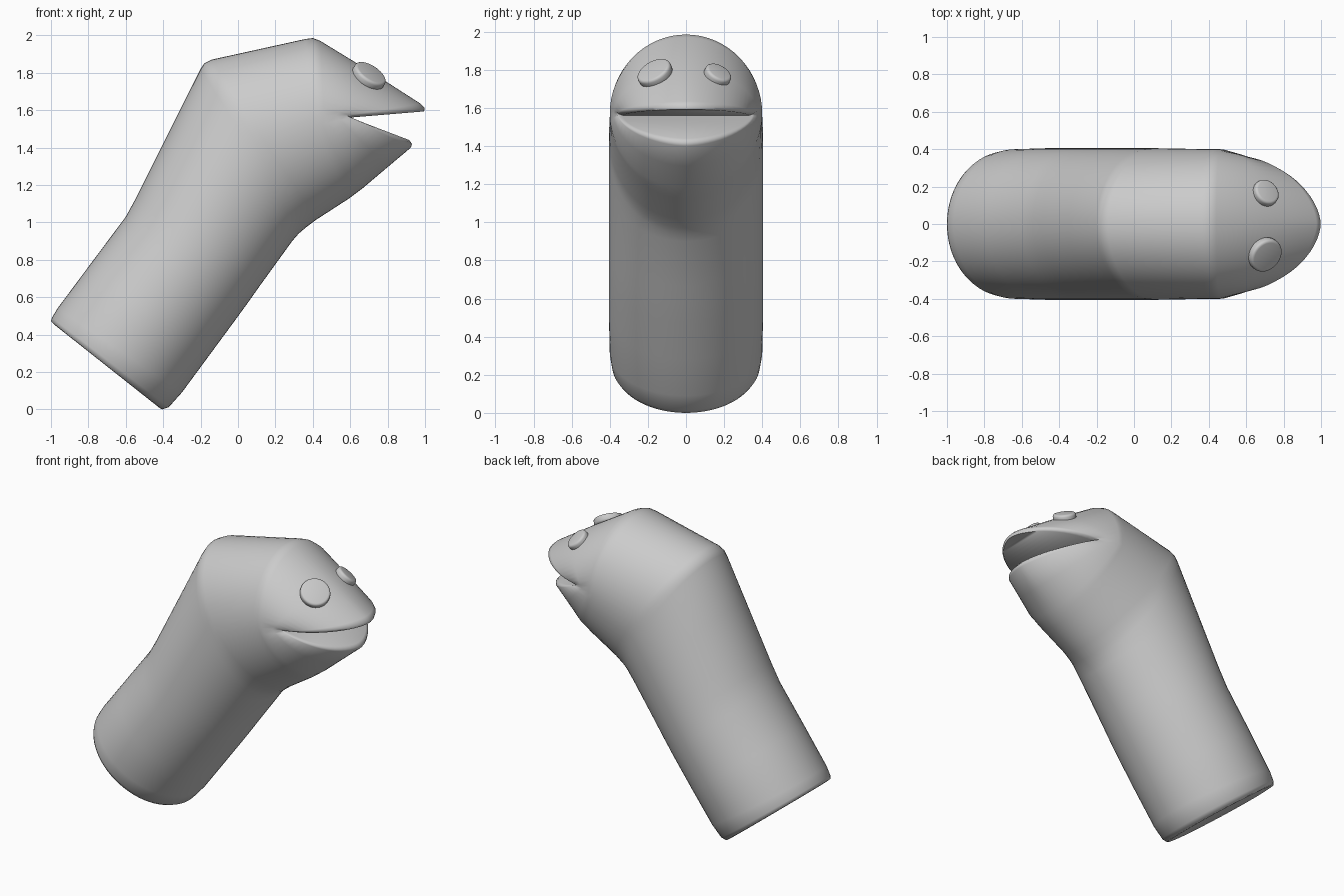
import bpy, bmesh
from math import sin, cos, pi
from mathutils import Vector

if "Cube" in bpy.data.objects:
    bpy.data.objects.remove(bpy.data.objects["Cube"])

N = 64

# Sections along the sock: back/top point, centre (None = midpoint), front/bottom point (x, z),
# half width, and exponent of the curve
SECTIONS = [
    ((-0.985, 0.455), None, (-0.42, 0.008), 0.355, 1),
    ((-1.00, 0.470), None, (-0.405, 0.0), 0.375, 1),
    ((-0.995, 0.490), None, (-0.37, 0.012), 0.388, 1),
    ((-0.965, 0.540), None, (-0.30, 0.09), 0.40, 1),
    ((-0.79, 0.775), None, (-0.16, 0.28), 0.405, 1),
    ((-0.60, 1.03), None, (-0.02, 0.47), 0.405, 1),
    ((-0.54, 1.14), None, (0.06, 0.58), 0.405, 1),
    ((-0.49, 1.24), None, (0.12, 0.665), 0.405, 1),
    ((-0.35, 1.52), None, (0.29, 0.90), 0.405, 1),
    ((-0.20, 1.82), (0.08, 1.38), (0.325, 0.94), 0.405, 1),
    ((-0.18, 1.85), (0.10, 1.42), (0.36, 0.97), 0.405, 1),
    ((-0.14, 1.87), (0.13, 1.45), (0.42, 1.015), 0.405, 1),
    ((0.36, 1.98), (0.40, 1.55), (0.59, 1.125), 0.40, 1),
    ((0.40, 1.985), (0.43, 1.565), (0.63, 1.155), 0.40, 1),
    ((0.44, 1.97), (0.46, 1.57), (0.67, 1.185), 0.40, 1),
    ((0.71, 1.805), (0.525, 1.57), (0.80, 1.295), 0.38, 1.08),
    ((0.975, 1.635), (0.58, 1.57), (0.925, 1.40), 0.36, 1.15),
    ((0.998, 1.612), (0.59, 1.567), (0.93, 1.42), 0.35, 1.15),
    ((0.995, 1.593), (0.60, 1.56), (0.915, 1.44), 0.33, 1.15),
]


def ring(bm, top, mid, bottom, w, e):
    top, bottom = Vector(top), Vector(bottom)
    mid = Vector(mid) if mid else (top + bottom) / 2
    verts = []
    for k in range(N):
        t = 2 * pi * k / N
        c, s = cos(t), sin(t)
        p = mid + ((top if c > 0 else bottom) - mid) * abs(c) ** e
        y = w * abs(s) ** e * (1 if s >= 0 else -1)
        verts.append(bm.verts.new((p.x, y, p.y)))
    return verts


def fill(bm, r):
    # strips across the ring, so that a folded ring closes cleanly
    for k in range(N // 2):
        quad = [r[k], r[k + 1], r[N - k - 1], r[(N - k) % N]]
        bm.faces.new(list(dict.fromkeys(quad)))


def finish(bm, name, angle):
    bmesh.ops.recalc_face_normals(bm, faces=bm.faces)
    me = bpy.data.meshes.new(name)
    bm.to_mesh(me)
    bm.free()
    ob = bpy.data.objects.new(name, me)
    bpy.context.collection.objects.link(ob)
    bpy.ops.object.select_all(action='DESELECT')
    ob.select_set(True)
    bpy.context.view_layer.objects.active = ob
    bpy.ops.object.shade_smooth_by_angle(angle=angle)
    return ob


# Sock body with head, lips and folded mouth
bm = bmesh.new()
rings = [ring(bm, *s) for s in SECTIONS]
for a, b in zip(rings, rings[1:]):
    for k in range(N):
        j = (k + 1) % N
        bm.faces.new((a[k], a[j], b[j], b[k]))
fill(bm, rings[0])
fill(bm, rings[-1])
finish(bm, "puppet_body", 1.1)


# Button eyes of different size
def eye(name, centre, normal, radius):
    bm = bmesh.new()
    bmesh.ops.create_cone(bm, cap_ends=True, segments=40, radius1=radius,
                          radius2=radius, depth=0.05)
    rims = [e for e in bm.edges if abs(e.verts[0].co.z - e.verts[1].co.z) < 1e-5]
    bmesh.ops.bevel(bm, geom=rims, offset=0.015, segments=3, profile=0.5,
                    affect='EDGES')
    ob = finish(bm, name, 0.6)
    ob.location = centre
    ob.rotation_euler = Vector(normal).to_track_quat('Z', 'Y').to_euler()


eye("large_eye", (0.70, -0.163, 1.782), (0.50, -0.43, 0.75), 0.095)
eye("small_eye", (0.703, 0.165, 1.772), (0.50, 0.43, 0.75), 0.073)
